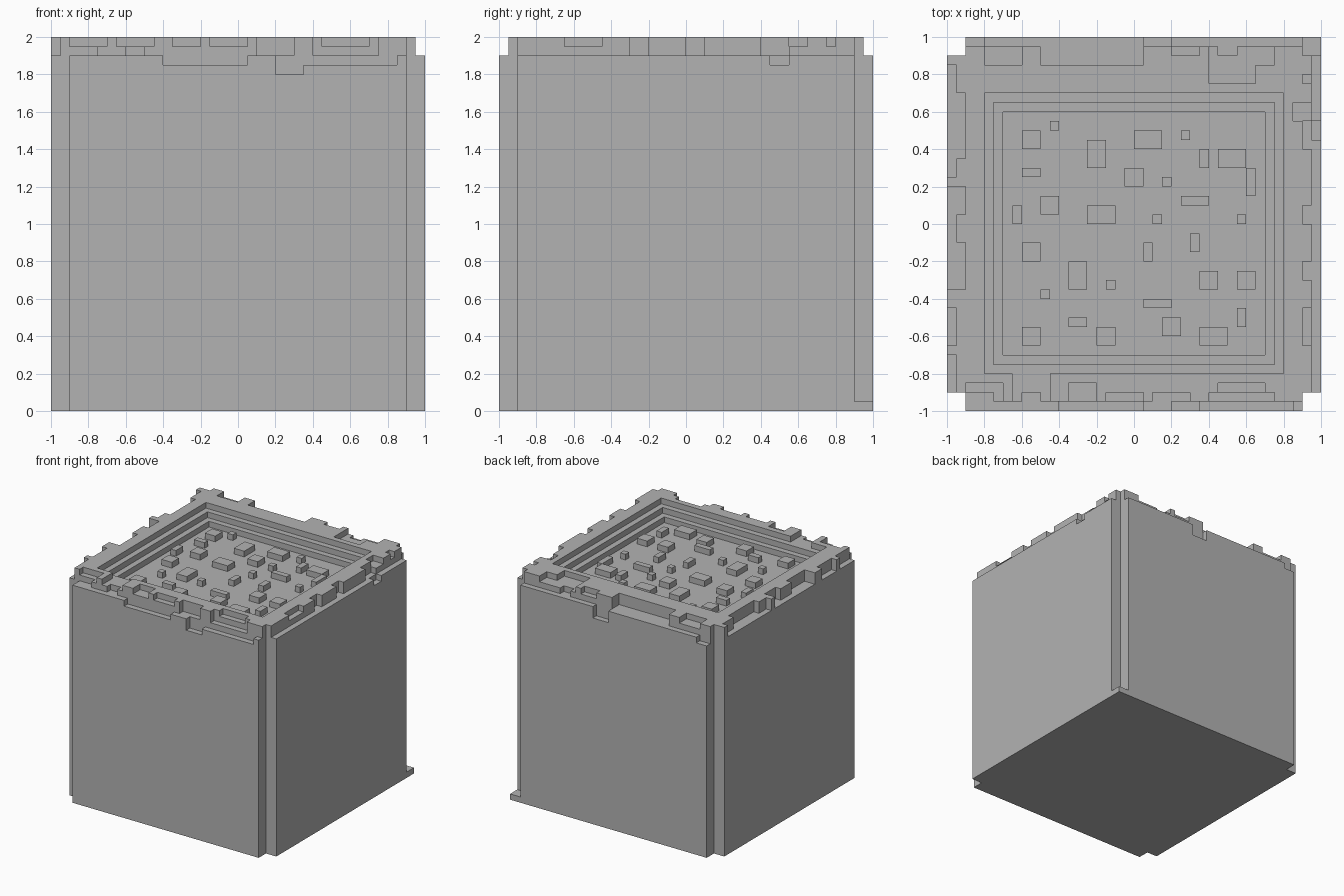
import bpy
import bmesh

CELL = 0.05      # size of one grid step
HALF = 20        # half the block, in steps
TOP = 2 * HALF   # full height, in steps
NOTCH = 2        # width of the corner notches, in steps

cube = bpy.data.objects.get("Cube")
if cube:
    bpy.data.objects.remove(cube, do_unlink=True)

grey = bpy.data.materials.new("stone_grey")
grey.use_nodes = True
colour = (0.45, 0.45, 0.45, 1)
grey.diffuse_color = colour
grey.node_tree.nodes["Principled BSDF"].inputs["Base Color"].default_value = colour


def finish(name, bm):
    """Turn a bmesh into a grey object."""
    bmesh.ops.remove_doubles(bm, verts=bm.verts, dist=CELL / HALF)
    bmesh.ops.recalc_face_normals(bm, faces=bm.faces)
    mesh = bpy.data.meshes.new(name)
    bm.to_mesh(mesh)
    bm.free()
    mesh.materials.append(grey)
    obj = bpy.data.objects.new(name, mesh)
    bpy.context.collection.objects.link(obj)


def add_box(name, corner, size):
    """Box from its lowest corner and size, in grid steps."""
    bm = bmesh.new()
    bmesh.ops.create_cube(bm, size=1)
    for v in bm.verts:
        v.co = [(c + (t + 0.5) * s) * CELL for c, t, s in zip(corner, v.co, size)]
    finish(name, bm)


# Height of every column of the block, in steps
span = range(-HALF, HALF)
heights = {(x, y): TOP for x in span for y in span}


def lower(x0, x1, y0, y1, level):
    """Cut a rectangle of columns down to a level."""
    for x in range(x0, x1):
        for y in range(y0, y1):
            heights[x, y] = min(heights[x, y], level)


def chip(side, depth, drop, *spans):
    """Chip the rim along one side, to a depth inwards and a drop from the top."""
    for start, end in spans:
        if side == "front":
            lower(start, end, -HALF, depth - HALF, TOP - drop)
        elif side == "back":
            lower(start, end, HALF - depth, HALF, TOP - drop)
        elif side == "right":
            lower(HALF - depth, HALF, start, end, TOP - drop)
        else:
            lower(-HALF, depth - HALF, start, end, TOP - drop)


# Stepped basin in the top
for step in range(3):
    lower(step - 16, 16 - step, step - 16, 14 - step, TOP - 1 - step)

# Narrow ledge round three sides
for side in ("front", "right", "back"):
    chip(side, 1, 2, (NOTCH - HALF, HALF - NOTCH))

# Chips in the front rim
chip("front", 1, 3, (-8, 1), (4, 17))
chip("front", 1, 4, (4, 7))
chip("front", 2, 2, (-18, -15), (-12, -10), (2, 6), (8, 15))
chip("front", 2, 1, (-3, 1))
chip("front", 3, 1, (-18, -14), (-7, -4), (9, 14))
chip("front", 5, 1, (-13, -9))

# Chips in the +x rim
chip("right", 1, 3, (9, 11))
chip("right", 2, 2, (-6, -4), (0, 2), (8, 11))
chip("right", 2, 1, (-13, -9), (15, 16))
chip("right", 3, 1, (11, 13))

# Chips in the back rim
chip("back", 1, 3, (-18, -16))
chip("back", 1, 4, (1, 4))
chip("back", 2, 2, (9, 11))
chip("back", 2, 1, (4, 7))
chip("back", 3, 2, (-10, 1))
chip("back", 3, 1, (-16, -12), (13, 15))
chip("back", 5, 1, (8, 13))

# Chips in the -x rim
chip("left", 1, 2, (5, 17), (-7, 3), (-13, -9), (-18, -14))
chip("left", 2, 2, (7, 14), (1, 4), (-7, -2))

# Notches down the four upright corners
for x in (-HALF, HALF - NOTCH):
    for y in (-HALF, HALF - NOTCH):
        lower(x, x + NOTCH, y, y + NOTCH, 0)

# Block body: tops, undersides and exposed walls of the columns
bm = bmesh.new()
levels = sorted({0, *heights.values()})


def quad(*corners):
    bm.faces.new([bm.verts.new([c * CELL for c in p]) for p in corners])


for (x, y), height in heights.items():
    if height == 0:
        continue
    ring = [(x, y), (x + 1, y), (x + 1, y + 1), (x, y + 1)]
    for z in (0, height):
        quad(*[(a, b, z) for a, b in ring])
    neighbours = [(x, y - 1), (x + 1, y), (x, y + 1), (x - 1, y)]
    for cell, start, end in zip(neighbours, ring, ring[1:] + ring[:1]):
        floor = heights.get(cell, 0)
        for low, high in zip(levels, levels[1:]):
            if floor <= low and high <= height:
                quad((*start, low), (*end, low), (*end, high), (*start, high))
finish("block_body", bm)

# Small foot filling the bottom of one corner notch
add_box("corner_foot", (HALF - NOTCH, HALF - NOTCH, 0), (NOTCH, NOTCH, 1))


def scatter(width, depth, *places):
    """Stones of one footprint on the basin floor."""
    for x, y in places:
        add_box("floor_stone", (x, y, TOP - 3), (width, depth, 1))


scatter(1, 1, (-9, 10), (5, 9), (3, 4), (2, 0), (11, 0), (-3, -7), (-10, -8))
scatter(1, 2, (7, 6), (-13, 0), (1, -4), (6, -3), (11, -11))
scatter(1, 3, (12, 3))
scatter(2, 1, (-12, 5), (-7, -11))
scatter(3, 1, (5, 2), (1, -9))
scatter(2, 2, (-12, 8), (-1, 4), (-10, 1), (-12, -4), (7, -7), (11, -7))
scatter(2, 2, (3, -12), (-12, -13), (-4, -13))
scatter(2, 3, (-5, 6), (-7, -7))
scatter(3, 2, (0, 8), (9, 6), (-5, 0), (7, -13))
